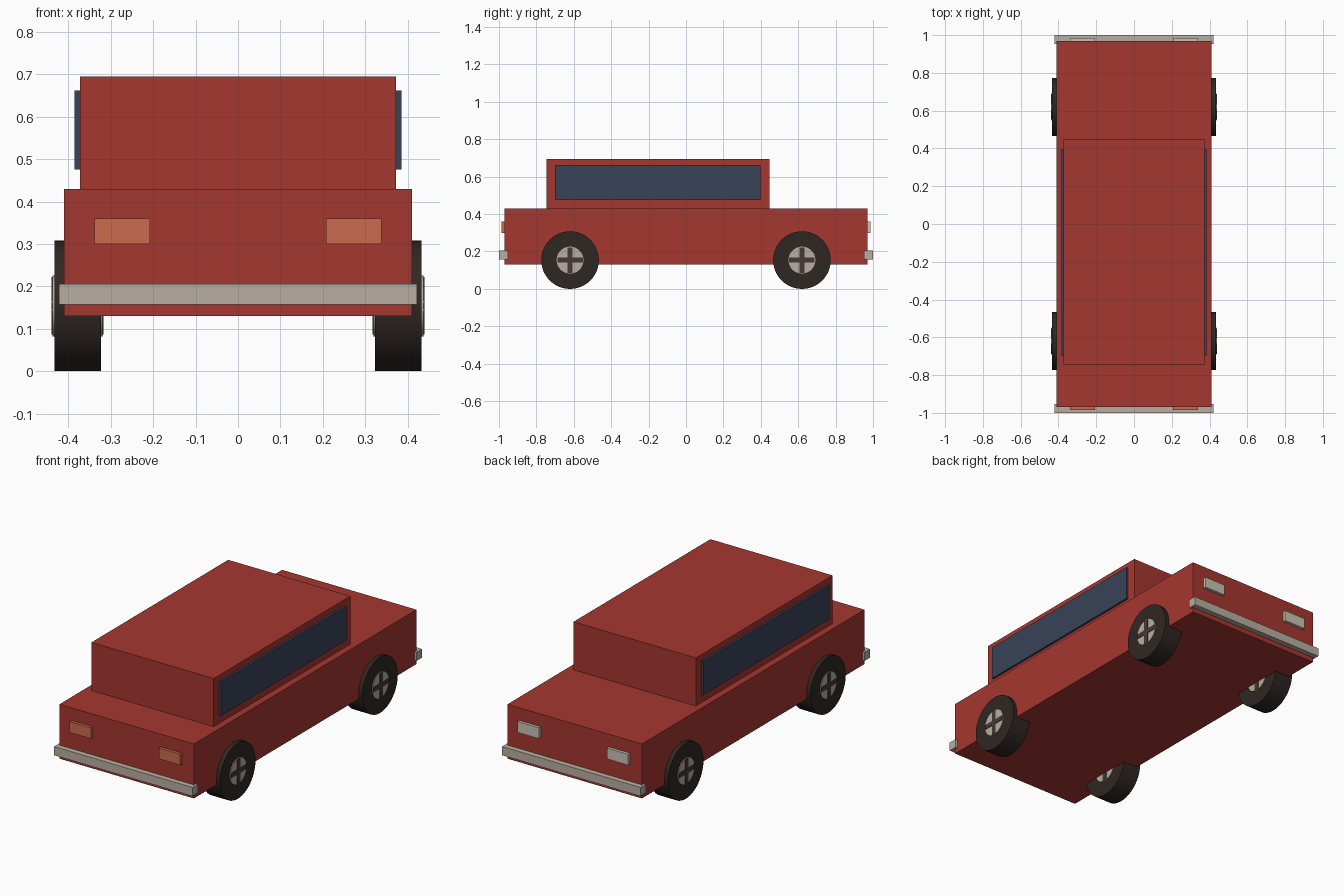
import bpy, math

if "Cube" in bpy.data.objects:
    bpy.data.objects.remove(bpy.data.objects["Cube"])


def material(name, rgb):
    m = bpy.data.materials.new(name)
    m.diffuse_color = (*rgb, 1)
    m.use_nodes = True
    m.node_tree.nodes["Principled BSDF"].inputs["Base Color"].default_value = m.diffuse_color
    return m


RED = material("red paint", (0.38, 0.038, 0.030))
GLASS = material("dark glass", (0.040, 0.056, 0.098))
RUBBER = material("rubber", (0.028, 0.020, 0.017))
METAL = material("pale metal", (0.48, 0.43, 0.36))
AMBER = material("amber lens", (0.60, 0.145, 0.078))
PALE = material("pale lens", (0.60, 0.55, 0.46))
SPOKE = material("dark spoke", (0.065, 0.040, 0.034))


def box(name, x, y, z, mat):
    """Box from (min, max) ranges along each axis."""
    r = (x, y, z)
    bpy.ops.mesh.primitive_cube_add(size=1, location=[(a + b) / 2 for a, b in r])
    o = bpy.context.object
    o.name = name
    o.scale = [abs(b - a) for a, b in r]
    bpy.ops.object.transform_apply(location=False, rotation=False, scale=True)
    o.data.materials.append(mat)
    return o


def disc(name, radius, x, y, z, mat):
    """Cylinder with its axis along x, covering the x range."""
    bpy.ops.mesh.primitive_cylinder_add(
        vertices=48, radius=radius, depth=abs(x[1] - x[0]),
        location=((x[0] + x[1]) / 2, y, z), rotation=(0, math.pi / 2, 0))
    o = bpy.context.object
    o.name = name
    bpy.ops.object.shade_smooth_by_angle(angle=math.radians(30))
    o.data.materials.append(mat)
    return o


# Body and cabin
box("body", (-0.41, 0.41), (-0.97, 0.97), (0.13, 0.43), RED)
box("cabin", (-0.373, 0.373), (-0.745, 0.447), (0.43, 0.695), RED)

# Bumpers
for end, s in (("front", -1), ("rear", 1)):
    box(end + "_bumper", (-0.422, 0.422), (s * 0.953, s * 1.0), (0.157, 0.205), METAL)

WHEEL_R = 0.154
for side, s in (("left", -1), ("right", 1)):
    # Side window
    box(side + "_window", (s * 0.36, s * 0.385), (-0.70, 0.397), (0.475, 0.662), GLASS)
    for end, e, lens in (("front", -1, AMBER), ("rear", 1, PALE)):
        # Lamp
        box(f"{end}_{side}_lamp", (s * 0.207, s * 0.338), (e * 0.96, e * 0.986),
            (0.30, 0.36), lens)
        # Wheel: tyre, hub through it, crossed spokes
        y = e * 0.62
        tag = f"{end}_{side}_"
        disc(tag + "tyre", WHEEL_R, (s * 0.323, s * 0.433), y, WHEEL_R, RUBBER)
        disc(tag + "hub", 0.072, (s * 0.320, s * 0.437), y, WHEEL_R, METAL)
        for kind, hy, hz in (("upright", 0.013, 0.068), ("level", 0.068, 0.013)):
            box(tag + kind + "_spoke", (s * 0.317, s * 0.440), (y - hy, y + hy),
                (WHEEL_R - hz, WHEEL_R + hz), SPOKE)
